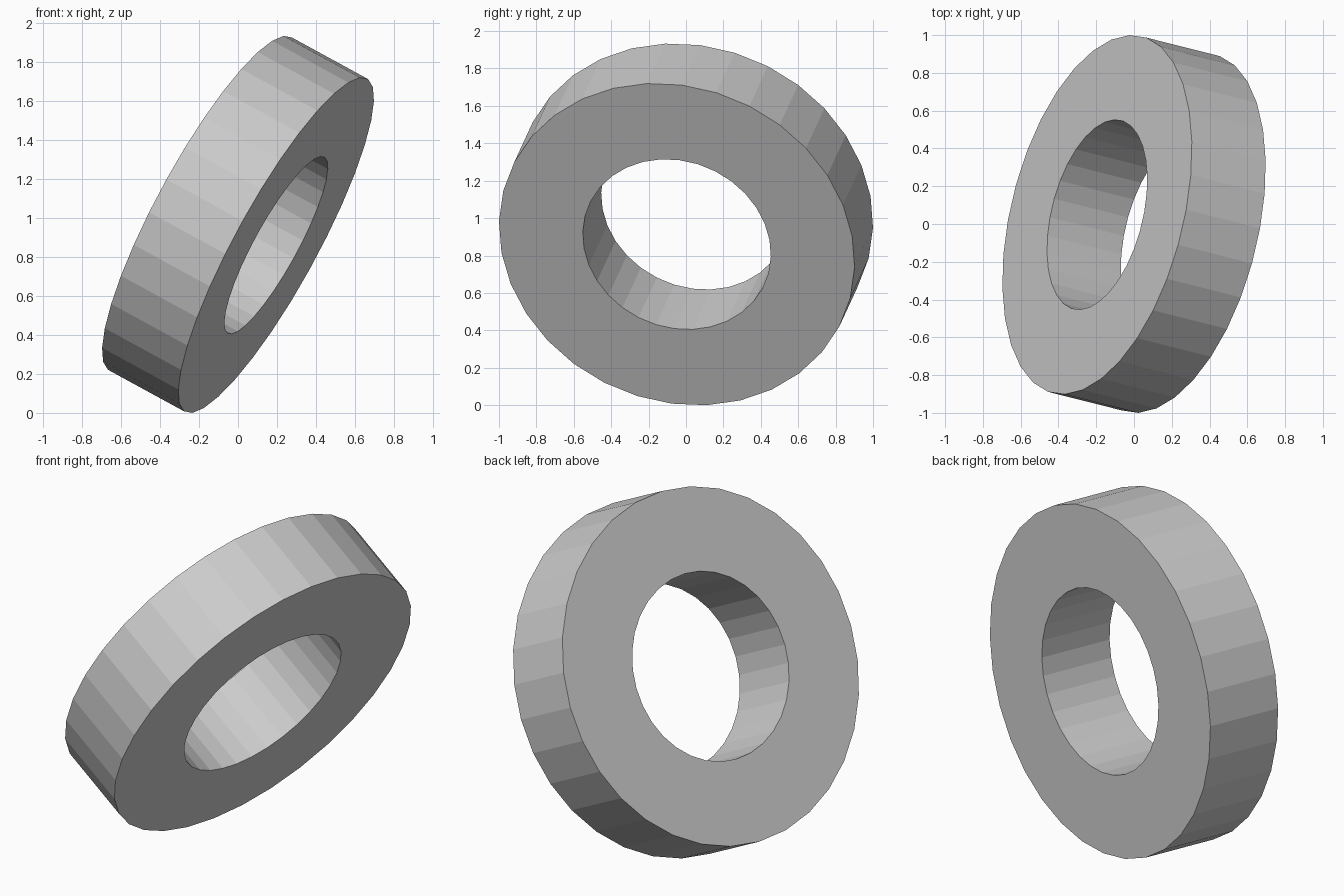
import bpy, bmesh, math
from mathutils import Matrix, Vector

if "Cube" in bpy.data.objects:
    bpy.data.objects.remove(bpy.data.objects["Cube"])

SIDES, OUTER, INNER, HALF = 32, 0.974, 0.515, 0.228
PHASE = 0.145

# Tilted frame: w is the ring axis, u points up the face, v across it
w = Vector((-0.857, 0.216, 0.468)).normalized()
u = (Vector((0, 0, 1)) - w * w.z).normalized()
v = w.cross(u)
frame = Matrix((u, v, w)).transposed()

bm = bmesh.new()


def circle(radius, height):
    angles = [PHASE + 2 * math.pi * i / SIDES for i in range(SIDES)]
    return [bm.verts.new(frame @ Vector((radius * math.cos(a), radius * math.sin(a), height)))
            for a in angles]


# Ring: rectangular section swept round four circles
loops = [circle(r, h) for r, h in
         ((OUTER, -HALF), (OUTER, HALF), (INNER, HALF), (INNER, -HALF))]
for k in range(4):
    a, b = loops[k], loops[(k + 1) % 4]
    for i in range(SIDES):
        j = (i + 1) % SIDES
        bm.faces.new((a[i], a[j], b[j], b[i]))
bmesh.ops.recalc_face_normals(bm, faces=bm.faces)

# Rest on the ground
low = min(p.co.z for p in bm.verts)
bmesh.ops.translate(bm, verts=bm.verts, vec=(0, 0, -low))

mesh = bpy.data.meshes.new("ring")
bm.to_mesh(mesh)
bm.free()
bpy.context.collection.objects.link(bpy.data.objects.new("ring", mesh))
